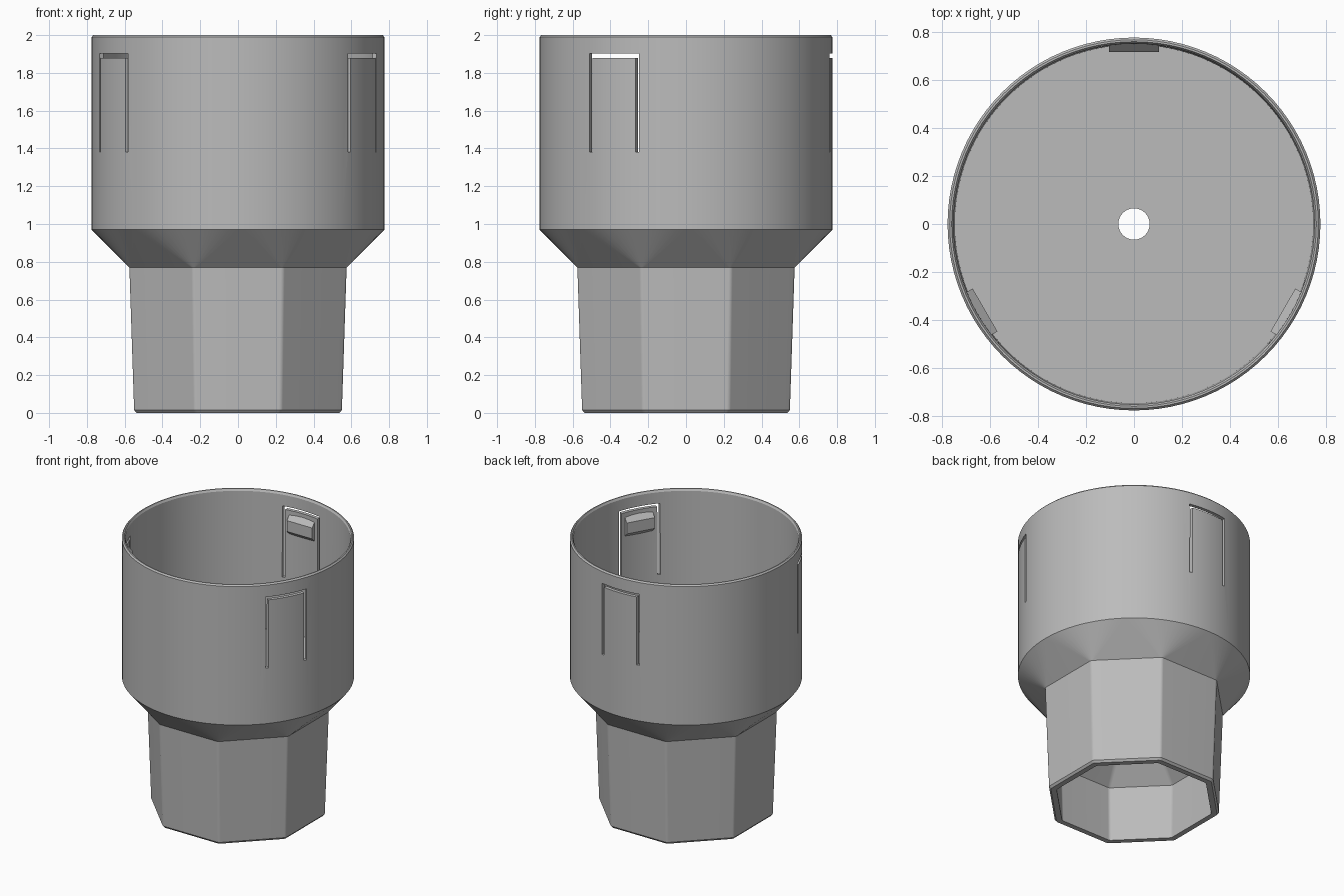
import bpy, bmesh, math
from mathutils import Matrix, Vector

if "Cube" in bpy.data.objects:
    bpy.data.objects.remove(bpy.data.objects["Cube"])

mat = bpy.data.materials.new("grey plastic")
mat.use_nodes = True
grey = (0.5, 0.5, 0.5, 1)
mat.diffuse_color = grey
mat.node_tree.nodes["Principled BSDF"].inputs["Base Color"].default_value = grey

STEPS = 12       # segments per octagon corner
ROUND = 0.03     # corner rounding of the octagon


def to_object(name, bm):
    bmesh.ops.recalc_face_normals(bm, faces=bm.faces)
    mesh = bpy.data.meshes.new(name)
    bm.to_mesh(mesh)
    bm.free()
    mesh.materials.append(mat)
    obj = bpy.data.objects.new(name, mesh)
    bpy.context.collection.objects.link(obj)
    return obj


def ring(bm, z, apothem, radius):
    """Octagon of the given apothem with rounded corners; apothem == radius is a circle."""
    verts = []
    corner_dist = (apothem - radius) / math.cos(math.pi / 8)
    for k in range(8):
        mid = math.pi / 4 * (k + 0.5)
        for i in range(STEPS + 1):
            a = math.pi / 4 * (k + i / STEPS)
            verts.append(bm.verts.new((corner_dist * math.cos(mid) + radius * math.cos(a),
                                       corner_dist * math.sin(mid) + radius * math.sin(a), z)))
    return verts


def prism(bm, points, half, axis):
    """Extrude a closed 2D outline along x (points are y, z) or along y (points are x, z)."""
    if axis == "x":
        ends = [[bm.verts.new((s * half, p, z)) for p, z in points] for s in (-1, 1)]
    else:
        ends = [[bm.verts.new((p, half + s * 0.1, z)) for p, z in points] for s in (-1, 1)]
    for e in ends:
        bm.faces.new(e)
    n = len(points)
    for i in range(n):
        j = (i + 1) % n
        bm.faces.new((ends[0][i], ends[0][j], ends[1][j], ends[1][i]))


def select_only(obj):
    bpy.ops.object.select_all(action="DESELECT")
    obj.select_set(True)
    bpy.context.view_layer.objects.active = obj


# Body: closed loft, octagonal socket below and round cup above
def octagon(z, a):
    return (z, a, ROUND)


def circle(z, r):
    return (z, r, r)


sections = [
    octagon(0, 0.538), octagon(0.015, 0.55), octagon(0.77, 0.575),        # outer socket
    circle(0.97, 0.775), circle(1.99, 0.775), circle(2, 0.766),           # outer cup
    circle(2, 0.758), circle(1.985, 0.75), circle(0.98, 0.745),           # inner cup
    circle(0.98, 0.065), circle(0.84, 0.065),                             # floor and hole
    octagon(0.41, 0.51), octagon(0, 0.5),                                 # inner socket
]
bm = bmesh.new()
rings = [ring(bm, *s) for s in sections]
count = len(rings[0])
for lower, upper in zip(rings, rings[1:] + rings[:1]):
    for i in range(count):
        j = (i + 1) % count
        bm.faces.new((lower[i], lower[j], upper[j], upper[i]))
bmesh.ops.remove_doubles(bm, verts=bm.verts, dist=0.0001)
body = to_object("cup_body", bm)

# Three U-shaped slots that free the spring tabs
W, T = 0.152, 0.02
BOTTOM, TAB, TOP = 1.38, 1.88, 1.903
outline = [(-W, BOTTOM), (-W, TOP), (W, TOP), (W, BOTTOM),
           (W - T, BOTTOM), (W - T, TAB), (T - W, TAB), (T - W, BOTTOM)]
bm = bmesh.new()
for k in range(3):
    start = len(bm.verts)
    prism(bm, outline, 0.75, "y")
    bm.verts.ensure_lookup_table()
    bmesh.ops.rotate(bm, verts=bm.verts[start:], cent=Vector(),
                     matrix=Matrix.Rotation(math.tau * k / 3, 3, "Z"))
cutter = to_object("slot_cutter", bm)
cutter.hide_render = True

cut = body.modifiers.new("slots", "BOOLEAN")
cut.operation = "DIFFERENCE"
cut.solver = "EXACT"
cut.object = cutter
select_only(body)
bpy.ops.object.modifier_apply(modifier=cut.name)
bpy.data.objects.remove(cutter)
bpy.ops.object.shade_smooth_by_angle(angle=math.radians(25))

# Catch teeth on the inside of each tab
for k, name in enumerate(("back", "right", "left")):
    bm = bmesh.new()
    prism(bm, [(0.756, 1.86), (0.715, 1.815), (0.715, 1.735), (0.756, 1.695)], 0.103, "x")
    tooth = to_object(name + "_catch_tooth", bm)
    tooth.rotation_euler.z = math.tau * k / 3
